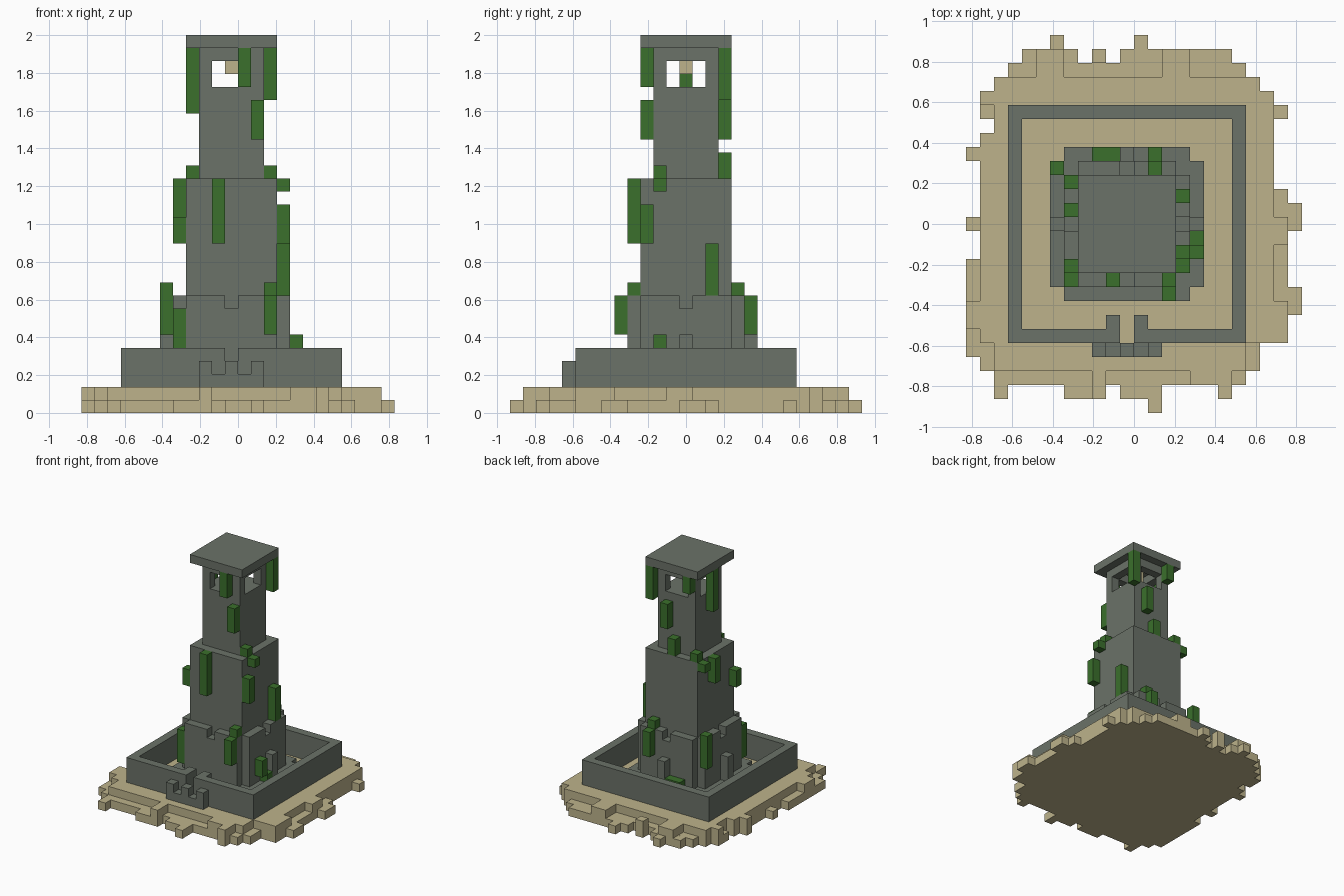
import bpy
import bmesh
from mathutils import Matrix, Vector

cube = bpy.data.objects.get("Cube")
if cube:
    bpy.data.objects.remove(cube, do_unlink=True)

U = 2 / 29  # edge length of one block


def material(name, color):
    mat = bpy.data.materials.new(name)
    mat.use_nodes = True
    mat.diffuse_color = (*color, 1)
    bsdf = next(n for n in mat.node_tree.nodes if n.type == "BSDF_PRINCIPLED")
    bsdf.inputs["Base Color"].default_value = (*color, 1)
    bsdf.inputs["Roughness"].default_value = 0.9
    return mat


stone = material("grey stone", (0.145, 0.168, 0.138))
sand = material("pale sand", (0.51, 0.45, 0.26))
leaf = material("vine green", (0.043, 0.16, 0.025))


def blocks(name, mat, boxes):
    """One object made of boxes (x0, x1, y0, y1, z0, z1) on the block grid."""
    bm = bmesh.new()
    for x0, x1, y0, y1, z0, z1 in boxes:
        centre = Vector((x0 + x1, y0 + y1 - 1, z0 + z1)) * U / 2
        size = Vector((x1 - x0, y1 - y0, z1 - z0)) * U
        bmesh.ops.create_cube(bm, size=1, matrix=Matrix.LocRotScale(centre, None, size))
    mesh = bpy.data.meshes.new(name)
    bm.to_mesh(mesh)
    bm.free()
    mesh.materials.append(mat)
    obj = bpy.data.objects.new(name, mesh)
    bpy.context.collection.objects.link(obj)
    return obj


# Sand island: stepped rows (y0, y1, x0, x1, height)
rows = [
    (11, 12, -9, 8, 1), (10, 11, -10, 9, 2), (9, 10, -11, 10, 2),
    (8, 9, -11, 11, 1), (8, 9, -10, 10, 2), (7, 8, -10, 10, 2),
    (3, 7, -11, 10, 2), (-8, 3, -11, 11, 1), (-8, 3, -11, 10, 2),
    (-10, -8, -11, 9, 1), (-10, -8, -10, 8, 2), (-11, -10, -10, 8, 1),
]
blocks("sand_island", sand, [(a, b, c, d, 0, h) for c, d, a, b, h in rows])

# Ragged shore blocks around the island (x0, x1, y0, y1, height)
shore = [
    (-8, -4, 12, 13, 1), (-7, -5, 11, 13, 2), (-6, -5, 13, 14, 1),
    (-3, -2, 12, 13, 2), (-1, 7, 12, 13, 1), (2, 4, 11, 13, 2), (0, 1, 13, 14, 1),
    (-12, -11, 5, 6, 2), (-12, -11, 0, 1, 1), (-12, -11, -9, -2, 1),
    (-12, -11, -7, -5, 2), (11, 12, 0, 2, 1), (10, 11, -1, 1, 2),
    (11, 12, -6, -4, 1), (10, 11, -8, -5, 2), (-10, -9, -12, -11, 1),
    (-5, -2, -12, -10, 1), (-3, -2, -12, -10, 2), (-1, 2, -12, -10, 1),
    (1, 2, -13, -12, 1), (6, 7, -12, -10, 2), (4, 6, -11, -10, 2),
]
blocks("shore_blocks", sand, [(a, b, c, d, 0, h) for a, b, c, d, h in shore])

# Courtyard wall, open at the gate
blocks("courtyard_wall", stone, [
    (-9, 8, 8, 9, 2, 5), (-9, -8, -8, 8, 2, 5), (7, 8, -8, 8, 2, 5),
    (-8, -1, -8, -7, 2, 5), (0, 7, -8, -7, 2, 5),
])
blocks("gate_posts", stone, [(x, x + 1, -7, -6, 2, 5) for x in (-2, 0)])
blocks("gate_parapet", stone, [(-3, 2, -9, -8, 2, 3)]
       + [(x, x + 1, -9, -8, 3, 4) for x in (-3, -1, 1)])

# Tower foot: low plinth, notched buttress slabs and short posts
blocks("tower_plinth", stone, [(-6, 5, -4, 5, 2, 3), (-5, 4, -5, 6, 2, 3)])
slabs = [(-4, 3, -4, 5, 2, 8), (-5, 4, -3, 4, 2, 8)]
for a, b in ((-4, -1), (0, 3)):
    slabs.append((a, b, -4, 5, 8, 9))
for c, d in ((-3, 0), (1, 4)):
    slabs.append((-5, 4, c, d, 8, 9))
blocks("buttresses", stone, slabs)
blocks("plinth_posts", stone, [
    (-6, -5, 0, 1, 3, 6), (4, 5, 0, 1, 3, 6), (-1, 0, 5, 6, 3, 6),
])

# Tower shafts
blocks("middle_shaft", stone, [(-4, 3, -3, 4, 8, 18)])
blocks("upper_shaft", stone, [(-3, 2, -2, 3, 18, 25)])

# Lookout room: corner pillars, lintels, roof and hanging lamp
blocks("lookout_pillars", stone, [
    (x, x + 1, y, y + 1, 25, 28) for x in (-3, 1) for y in (-2, 2)])
blocks("lookout_lintels", stone, [
    (-2, 1, y, y + 1, 27, 28) for y in (-2, 2)
] + [(x, x + 1, -1, 2, 27, 28) for x in (-3, 1)])
blocks("roof_slab", stone, [(-4, 3, -3, 4, 28, 29)])
blocks("lamp", sand, [(-1, 0, 0, 1, 26, 28)])

# Hanging vines, one block wide (x, y, bottom, top)
vines = {
    "roof_vines": [
        (0, -3, 25, 28), (-4, 0, 23, 28), (2, 3, 24, 28), (-3, 3, 26, 28)],
    "upper_vines": [
        (1, -3, 21, 24), (0, 3, 21, 24), (-1, 3, 18, 20),
        (2, -2, 18, 19), (-4, 3, 18, 19)],
    "middle_vines": [
        (-2, -4, 13, 18), (3, -2, 17, 18), (3, -3, 13, 16), (3, 2, 9, 13),
        (-5, 1, 15, 18), (-5, -3, 13, 15), (-5, 3, 17, 18)],
    "foot_vines": [
        (2, -5, 6, 9), (2, -4, 9, 10), (-5, -4, 4, 8), (-6, 4, 6, 10),
        (1, 5, 6, 9), (1, 4, 9, 10), (-3, 5, 3, 4), (-2, 5, 3, 4),
        (4, -2, 4, 6), (4, -1, 3, 4)],
}
for name, cells in vines.items():
    blocks(name, leaf, [(x, x + 1, y, y + 1, a, b) for x, y, a, b in cells])
